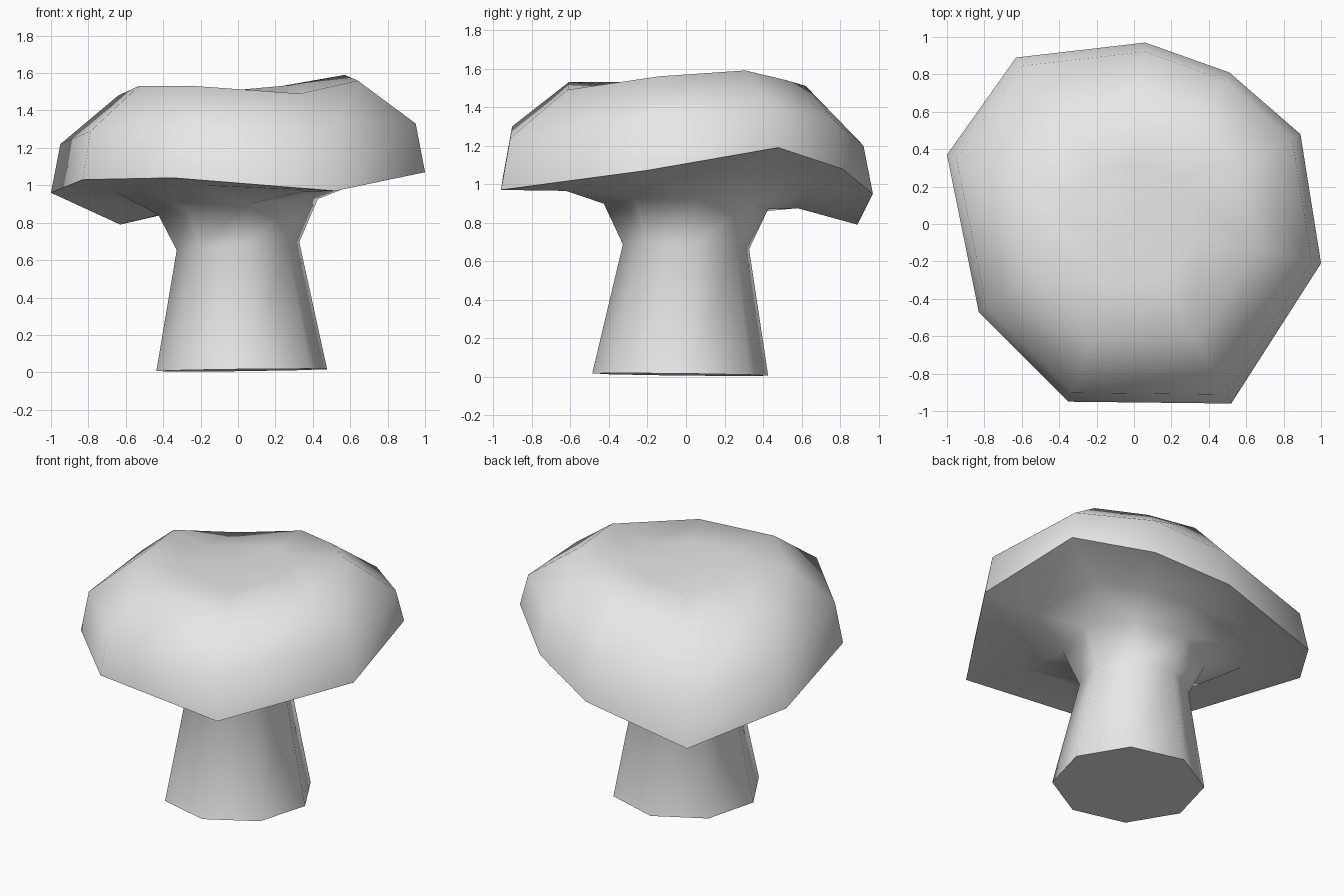
import bpy
import bmesh
import math

# Remove the default cube only
default_cube = bpy.data.objects.get("Cube")
if default_cube:
    bpy.data.objects.remove(default_cube, do_unlink=True)


def make_material(name, colour):
    material = bpy.data.materials.new(name)
    material.use_nodes = True
    material.diffuse_color = colour
    material.node_tree.nodes["Principled BSDF"].inputs["Base Color"].default_value = colour
    return material


def add_ring(bm, points):
    """Closed loop of vertices; returns its edges and vertices."""
    verts = [bm.verts.new(point) for point in points]
    edges = [bm.edges.new((verts[i - 1], verts[i])) for i in range(len(verts))]
    return edges, verts


def stalk_ring(bm, radius, centre, height, tilt_x, tilt_y):
    """Slightly tilted regular octagon."""
    points = []
    for i in range(8):
        angle = math.radians(7) + i * math.tau / 8
        x = centre[0] + radius * math.cos(angle)
        y = centre[1] + radius * math.sin(angle)
        points.append((x, y, height + tilt_x * x + tilt_y * y))
    return add_ring(bm, points)


def cap_ring(bm, scale, heights):
    """Cap outline scaled about the axis, with one height per corner."""
    return add_ring(bm, [(c[0] * scale, c[1] * scale, h) for c, h in zip(cap_corners, heights)])


# Cap corners: x, y, rim height, shoulder height, crown height
cap_corners = [
    (1.0, -0.21, 1.07, 1.33, 1.56),
    (0.89, 0.48, 1.19, 1.39, 1.59),
    (0.51, 0.81, 1.08, 1.33, 1.54),
    (0.06, 0.97, 0.95, 1.2, 1.51),
    (-0.63, 0.89, 0.79, 1.05, 1.4),
    (-1.0, 0.37, 0.96, 1.22, 1.48),
    (-0.83, -0.47, 1.03, 1.29, 1.53),
    (-0.35, -0.95, 1.04, 1.3, 1.53),
    (0.52, -0.96, 0.97, 1.24, 1.49),
]
rim, shoulder, crown = ([corner[k] for corner in cap_corners] for k in (2, 3, 4))
underside = [0.5 * height + 0.48 for height in rim]
inner_top = [0.35 * height + 0.98 for height in crown]

bm = bmesh.new()

# Rings from the foot of the stalk up to the top of the cap
rings = [
    stalk_ring(bm, 0.46, (0.02, -0.03), 0.011, 0.012, -0.012),
    stalk_ring(bm, 0.33, (0.0, 0.0), 0.675, 0.07, -0.03),
    stalk_ring(bm, 0.43, (0.0, 0.0), 0.885, 0.1, -0.02),
    cap_ring(bm, 0.65, underside),
    cap_ring(bm, 1.0, rim),
    cap_ring(bm, 0.95, shoulder),
    cap_ring(bm, 0.64, crown),
    cap_ring(bm, 0.33, inner_top),
]
for lower, upper in zip(rings, rings[1:]):
    bmesh.ops.bridge_loops(bm, edges=lower[0] + upper[0])

# Close the foot, and fan the top to a centre point
bm.faces.new(rings[0][1])
top_loop = rings[-1][1]
peak = bm.verts.new((0, 0, sum(inner_top) / len(inner_top)))
for i in range(len(top_loop)):
    bm.faces.new((top_loop[i - 1], top_loop[i], peak))
bmesh.ops.recalc_face_normals(bm, faces=bm.faces)

mesh = bpy.data.meshes.new("mushroom")
bm.to_mesh(mesh)
bm.free()
mushroom = bpy.data.objects.new("mushroom", mesh)
bpy.context.collection.objects.link(mushroom)
mesh.materials.append(make_material("light grey", (0.8, 0.8, 0.8, 1)))

# Soft shading with crisp rim and foot
bpy.ops.object.select_all(action="DESELECT")
mushroom.select_set(True)
bpy.context.view_layer.objects.active = mushroom
bpy.ops.object.shade_smooth_by_angle(angle=math.radians(60))
